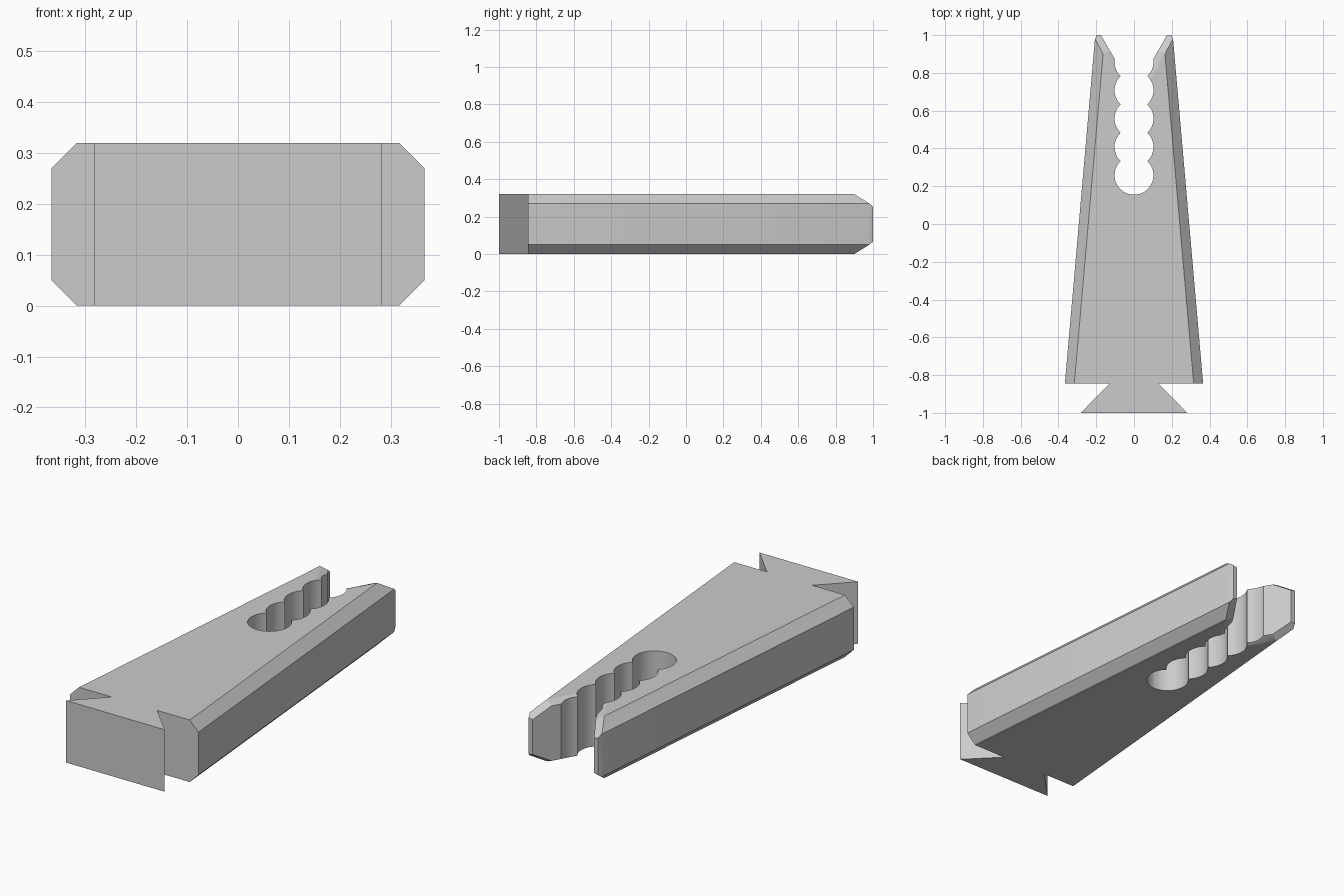
import bpy, bmesh, math
from mathutils import Vector

if "Cube" in bpy.data.objects:
    bpy.data.objects.remove(bpy.data.objects["Cube"])

H = 0.32          # thickness
SHOULDER = -0.845 # where the body meets the dovetail
R, PITCH, FIRST, COUNT = 0.103, 0.15, 0.258, 5  # scalloped slot

grey = bpy.data.materials.new("light grey")
grey.diffuse_color = (0.6, 0.6, 0.6, 1)
grey.use_nodes = True
grey.node_tree.nodes["Principled BSDF"].inputs["Base Color"].default_value = grey.diffuse_color


def add_object(name, bm):
    bmesh.ops.recalc_face_normals(bm, faces=bm.faces[:])
    mesh = bpy.data.meshes.new(name)
    bm.to_mesh(mesh)
    bm.free()
    obj = bpy.data.objects.new(name, mesh)
    mesh.materials.append(grey)
    bpy.context.collection.objects.link(obj)
    return obj


def prism(bm, outline, z0, z1):
    low = [bm.verts.new((x, y, z0)) for x, y in outline]
    high = [bm.verts.new((x, y, z1)) for x, y in outline]
    bm.faces.new(low)
    bm.faces.new(high)
    n = len(outline)
    for i in range(n):
        j = (i + 1) % n
        bm.faces.new((low[i], low[j], high[j], high[i]))


def slice_off(bm, a, b, c, inside=Vector((0.19, 0, H / 2))):
    """Cut by the plane through a, b, c and keep the side holding 'inside'."""
    a, b, c = Vector(a), Vector(b), Vector(c)
    normal = (b - a).cross(c - a).normalized()
    if normal.dot(inside - a) > 0:
        normal = -normal
    bmesh.ops.recalc_face_normals(bm, faces=bm.faces[:])
    cut = bmesh.ops.bisect_plane(bm, geom=bm.verts[:] + bm.edges[:] + bm.faces[:],
                                 dist=1e-5, plane_co=a, plane_no=normal, clear_outer=True)
    rim = [e for e in cut["geom_cut"] if isinstance(e, bmesh.types.BMEdge)]
    if rim:
        bmesh.ops.holes_fill(bm, edges=rim, sides=0)


def slice_pair(bm, a, b, c):
    """The same slice on the upper and the lower side."""
    slice_off(bm, a, b, c)
    slice_off(bm, *[(x, y, H - z) for x, y, z in (a, b, c)])


# Right half of the body: a block sliced to a taper
bm = bmesh.new()
prism(bm, [(0, -1), (0.5, -1), (0.5, 1), (0, 1)], 0, H)
side_a, side_b = (0.366, SHOULDER), (0.207, 0.977)
slice_off(bm, (*side_a, 0), (*side_b, 0), (*side_a, 1))           # tapered side
slice_off(bm, (0.1, 0.87, 0), (0.175, 1, 0), (0.1, 0.87, 1))      # open mouth
slice_off(bm, (0.207, 0.977, 0), (0.198, 1, 0), (0.198, 1, 1))    # outer tip corner
slice_pair(bm, (*side_a, 0.27), (*side_b, 0.27), (side_a[0] - 0.05, SHOULDER, H))  # side chamfer
slice_pair(bm, (0.163, 0.9, H), (0.206, 0.98, 0.27), (0.175, 1, 0.25))             # tip chamfer
slice_pair(bm, (0.163, 0.9, H), (0.08, 0.76, H), (0.1, 0.87, 0.302))               # mouth chamfer

# Open the centre and mirror to the left half
centre = [f for f in bm.faces if all(abs(v.co.x) < 1e-4 for v in f.verts)]
bmesh.ops.delete(bm, geom=centre, context='FACES')
bmesh.ops.mirror(bm, geom=bm.verts[:] + bm.edges[:] + bm.faces[:], axis='X', merge_dist=1e-4)
bmesh.ops.remove_doubles(bm, verts=bm.verts[:], dist=1e-5)
bmesh.ops.dissolve_limit(bm, angle_limit=0.001, verts=bm.verts[:], edges=bm.edges[:])
body = add_object("peg_body", bm)

# Cutter: scalloped slot and the two dovetail notches
bm = bmesh.new()
half = math.asin(PITCH / 2 / R)
right = []
for i in range(COUNT):
    start = -math.pi / 2 if i == 0 else -half
    end = math.pi / 2 if i == COUNT - 1 else half
    steps = 16 if i in (0, COUNT - 1) else 12
    for k in range(steps + 1):
        if k == 0 and i > 0:
            continue  # shared cusp
        t = start + (end - start) * k / steps
        right.append((R * math.cos(t), FIRST + PITCH * i + R * math.sin(t)))
prism(bm, right + [(-x, y) for x, y in right[-2:0:-1]], -0.5, 1)
for s in (1, -1):
    prism(bm, [(s * 0.13, SHOULDER), (s * 0.8, SHOULDER), (s * 0.8, -1.2), (s * 0.478, -1.2)], -0.5, 1)
cutter = add_object("slot_and_notch_cutter", bm)
cutter.hide_render = True

# Cut, then shade the scallops smooth
mod = body.modifiers.new("cut", 'BOOLEAN')
mod.operation = 'DIFFERENCE'
mod.solver = 'EXACT'
mod.object = cutter
bpy.context.view_layer.objects.active = body
body.select_set(True)
cutter.select_set(False)
bpy.ops.object.modifier_apply(modifier=mod.name)
bpy.data.objects.remove(cutter)
bpy.ops.object.shade_smooth_by_angle(angle=math.radians(25))
